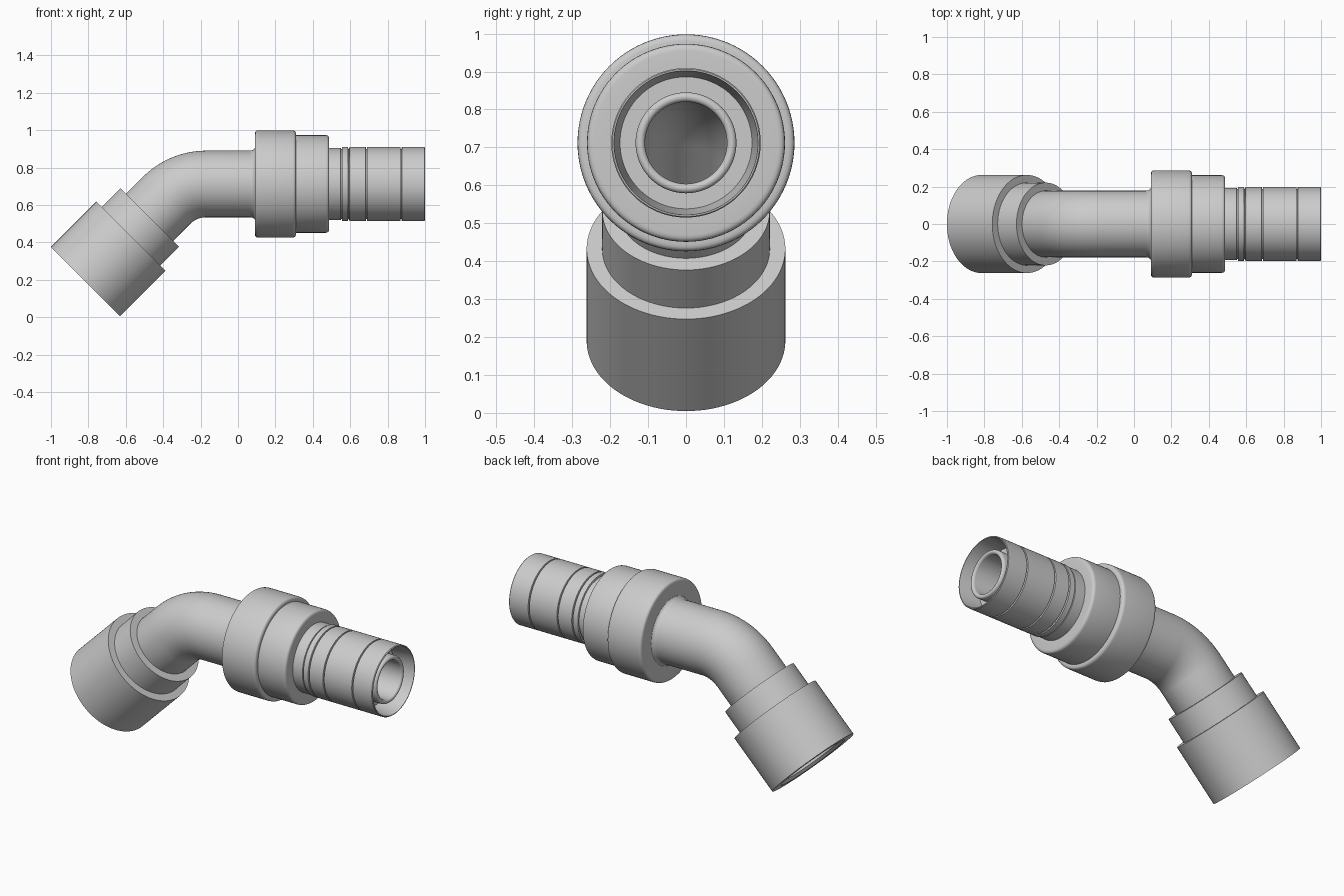
import bpy
import bmesh
from math import sin, cos, pi, radians, sqrt

if "Cube" in bpy.data.objects:
    bpy.data.objects.remove(bpy.data.objects["Cube"], do_unlink=True)

SIDES = 96
AXIS_Z = 0.712              # height of the horizontal axis
BEND = radians(45)
BEND_X, BEND_R = -0.17, 0.30
MOUTH = (-0.815, 0.19)      # centre of the nut's open face

metal = bpy.data.materials.new("grey metal")
metal.use_nodes = True
grey = (0.6, 0.6, 0.6, 1)
metal.diffuse_color = grey
metal.node_tree.nodes["Principled BSDF"].inputs["Base Color"].default_value = grey


def straight(x, r):
    """Ring on the horizontal axis."""
    return (x, AXIS_Z, 0, r)


def sloped(t, r):
    """Ring on the inclined axis, t measured from the nut's open face."""
    return (MOUTH[0] + t * cos(BEND), MOUTH[1] + t * sin(BEND), BEND, r)


def elbow(r, steps=24):
    """Rings around the bend, from the inclined end to the horizontal end."""
    rings = []
    for i in range(steps + 1):
        a = BEND * (1 - i / steps)
        rings.append((BEND_X - BEND_R * sin(a),
                      AXIS_Z - BEND_R * (1 - cos(a)), a, r))
    return rings


def round_corners(profile, size, steps=4):
    """Round every corner of a closed (position, radius) profile."""
    out = []
    n = len(profile)
    for i, (px, pr) in enumerate(profile):
        ends = []
        for qx, qr in (profile[i - 1], profile[(i + 1) % n]):
            d = sqrt((qx - px) ** 2 + (qr - pr) ** 2)
            k = min(size, d * 0.45) / d
            ends.append((px + (qx - px) * k, pr + (qr - pr) * k))
        (ax, ar), (bx, br) = ends
        for s in range(steps + 1):
            t = s / steps
            u = 1 - t
            out.append((u * u * ax + 2 * u * t * px + t * t * bx,
                        u * u * ar + 2 * u * t * pr + t * t * br))
    return out


def loft(name, rings):
    """Join circular rings into a closed hollow body."""
    bm = bmesh.new()
    loops = []
    for x, z, a, r in rings:
        loop = []
        for i in range(SIDES):
            t = 2 * pi * i / SIDES
            loop.append(bm.verts.new((x - sin(a) * r * cos(t), r * sin(t),
                                      z + cos(a) * r * cos(t))))
        loops.append(loop)
    for k, a in enumerate(loops):
        b = loops[(k + 1) % len(loops)]
        for i in range(SIDES):
            j = (i + 1) % SIDES
            bm.faces.new((a[i], a[j], b[j], b[i]))
    bmesh.ops.recalc_face_normals(bm, faces=bm.faces)
    mesh = bpy.data.meshes.new(name)
    bm.to_mesh(mesh)
    bm.free()
    mesh.materials.append(metal)
    obj = bpy.data.objects.new(name, mesh)
    bpy.context.collection.objects.link(obj)
    bpy.ops.object.select_all(action="DESELECT")
    obj.select_set(True)
    bpy.context.view_layer.objects.active = obj
    bpy.ops.object.shade_smooth_by_angle(angle=radians(32))
    return obj


# Bent tube with a tapered nose in the nut and a narrow insert in the sleeve
BORE, PIPE, INSERT = 0.108, 0.178, 0.133
tube = [sloped(0.10, BORE), sloped(0.10, 0.135), sloped(0.19, PIPE)]
tube += elbow(PIPE)
tube += [straight(0.13, PIPE), straight(0.13, INSERT)]
tip = INSERT - BORE
for i in range(9):
    a = pi * i / 8
    tube.append(straight(0.965 + tip / 2 * sin(a),
                         BORE + tip / 2 + tip / 2 * cos(a)))
tube += reversed(elbow(BORE))
loft("elbow_tube", tube)

# Concave fillet where the pipe meets the collar
fillet = [straight(0.12, 0.17), straight(0.06, 0.17)]
for i in range(7):
    a = pi / 2 * i / 6
    fillet.append(straight(0.065 + 0.03 * sin(a), PIPE + 0.03 * (1 - cos(a))))
fillet.append(straight(0.12, PIPE + 0.03))
loft("collar_fillet", fillet)

# Stepped collar with rounded shoulders
for name, x0, x1, r in (("large_collar", 0.09, 0.31, 0.286),
                        ("small_collar", 0.29, 0.487, 0.261)):
    body = [(x0, 0.12), (x0, r), (x1, r), (x1, 0.12)]
    loft(name, [straight(*p) for p in round_corners(body, 0.018)])

# Thin-walled sleeve with shallow grooves and a flared open mouth
R = 0.197
sleeve = [(0.47, 0.125), (0.47, R - 0.004)]
for x in (0.553, 0.592, 0.687, 0.872):
    edge = R - 0.004 if x < 0.56 else R
    sleeve += [(x - 0.004, edge), (x - 0.002, R - 0.009),
               (x + 0.002, R - 0.009), (x + 0.004, R)]
sleeve += [(0.996, R), (1.0, R - 0.003), (1.0, 0.19),
           (0.88, 0.174), (0.88, 0.125)]
loft("sleeve", [straight(*p) for p in sleeve])

# Stepped nut, open at its lower end
nut = [(0, 0.205), (0, 0.262), (0.343, 0.262), (0.343, 0.221),
       (0.485, 0.221), (0.485, 0.165), (0.24, 0.165), (0.20, 0.19),
       (0.015, 0.19)]
loft("nut", [sloped(*p) for p in nut])
